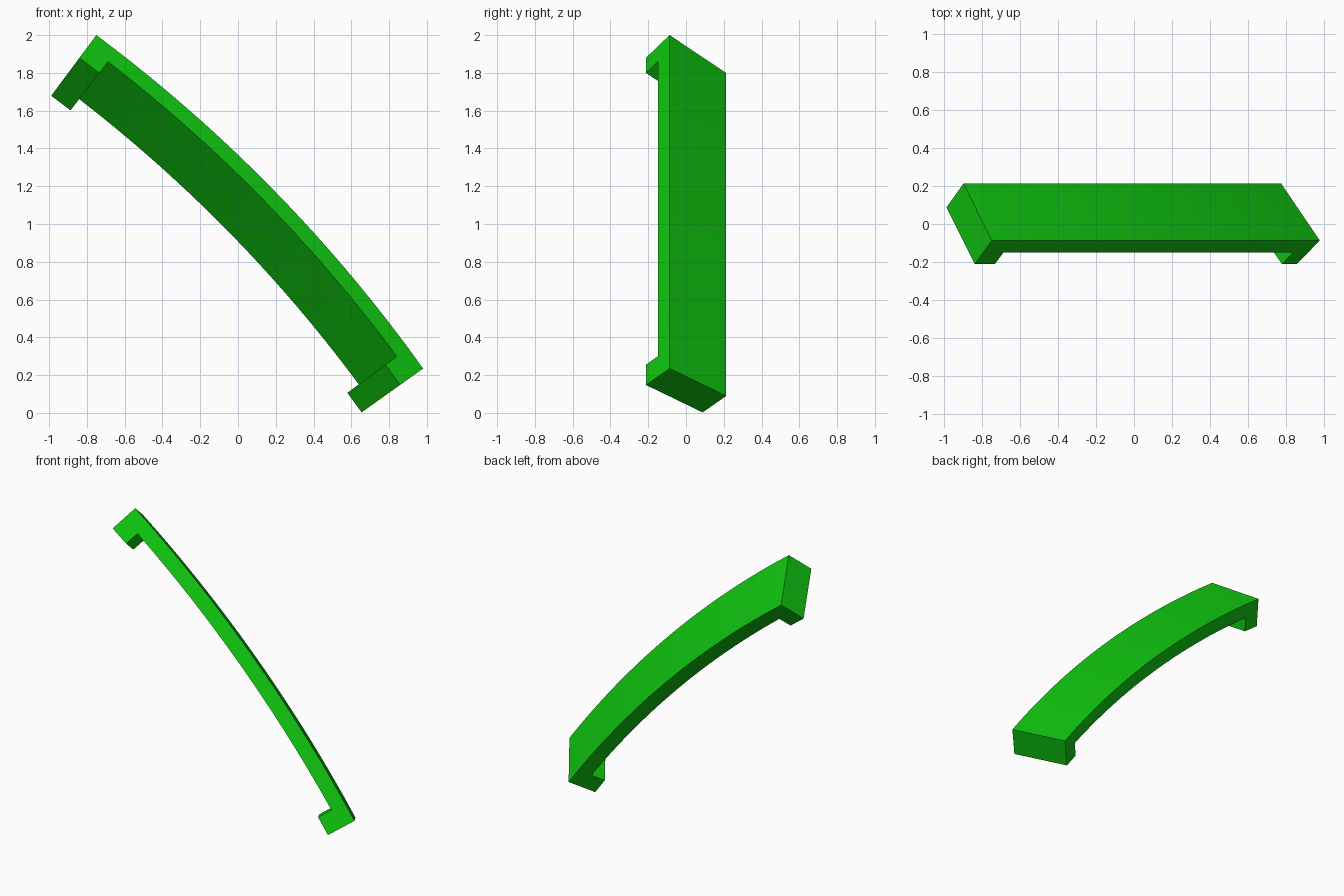
import bpy, bmesh, math
from mathutils import Vector

old = bpy.data.objects.get("Cube")
if old:
    bpy.data.objects.remove(old, do_unlink=True)

# Arc of the outer front edge, in the xz plane
START, END = Vector((-0.75, 2.0)), Vector((0.98, 0.235))
HALF = math.radians(8.9)                      # half the swept angle
chord = END - START
R = chord.length / (2 * math.sin(HALF))
mid_angle = math.atan2(chord.x, -chord.y)
centre = (START + END) / 2 - R * math.cos(HALF) * Vector((math.cos(mid_angle), math.sin(mid_angle)))

# Tilted rectangular section in (radius, y)
FRONT_Y = -0.087
WIDTH = Vector((-0.25, 0.30))                 # front edge to back edge
BAR = Vector((-0.075, -0.0625))               # thickness of the bar
FOOT = Vector((-0.075, -0.0625))              # extra depth of each foot
FOOT_ANGLE = 0.135 / R                        # foot length along the arc
STEPS = 28


def on_arc(angle, offset):
    r = R + offset.x
    return Vector((centre.x + r * math.cos(angle), FRONT_Y + offset.y, centre.y + r * math.sin(angle)))


# Stations along the arc: one segment per foot, the rest evenly spaced
a0, a1 = mid_angle + HALF, mid_angle - HALF
b0, b1 = a0 - FOOT_ANGLE, a1 + FOOT_ANGLE
angles = [a0] + [b0 + (b1 - b0) * i / STEPS for i in range(STEPS + 1)] + [a1]

# Sweep the bar
bm = bmesh.new()
section = [Vector((0, 0)), WIDTH, WIDTH + BAR, BAR]
rings = [[bm.verts.new(on_arc(a, p)) for p in section] for a in angles]
underside = []
for ra, rb in zip(rings, rings[1:]):
    for i in range(4):
        j = (i + 1) % 4
        face = bm.faces.new((ra[i], ra[j], rb[j], rb[i]))
        if i == 2:
            underside.append(face)
bm.faces.new(rings[0])
bm.faces.new(rings[-1])

# Pull a foot out of the underside at each end
for face in (underside[0], underside[-1]):
    result = bmesh.ops.extrude_face_region(bm, geom=[face])
    for v in result["geom"]:
        if isinstance(v, bmesh.types.BMVert):
            a = math.atan2(v.co.z - centre.y, v.co.x - centre.x)
            v.co += Vector((FOOT.x * math.cos(a), FOOT.y, FOOT.x * math.sin(a)))
    if face.is_valid:
        bm.faces.remove(face)
bmesh.ops.recalc_face_normals(bm, faces=bm.faces)

mesh = bpy.data.meshes.new("curved_handle")
bm.to_mesh(mesh)
bm.free()
handle = bpy.data.objects.new("curved_handle", mesh)
bpy.context.collection.objects.link(handle)

# Bright green finish
green = bpy.data.materials.new("bright_green")
green.use_nodes = True
colour = (0.005, 0.58, 0.005, 1)
green.diffuse_color = colour
green.node_tree.nodes["Principled BSDF"].inputs["Base Color"].default_value = colour
mesh.materials.append(green)

bpy.ops.object.select_all(action='DESELECT')
handle.select_set(True)
bpy.context.view_layer.objects.active = handle
bpy.ops.object.shade_smooth_by_angle(angle=math.radians(30))
